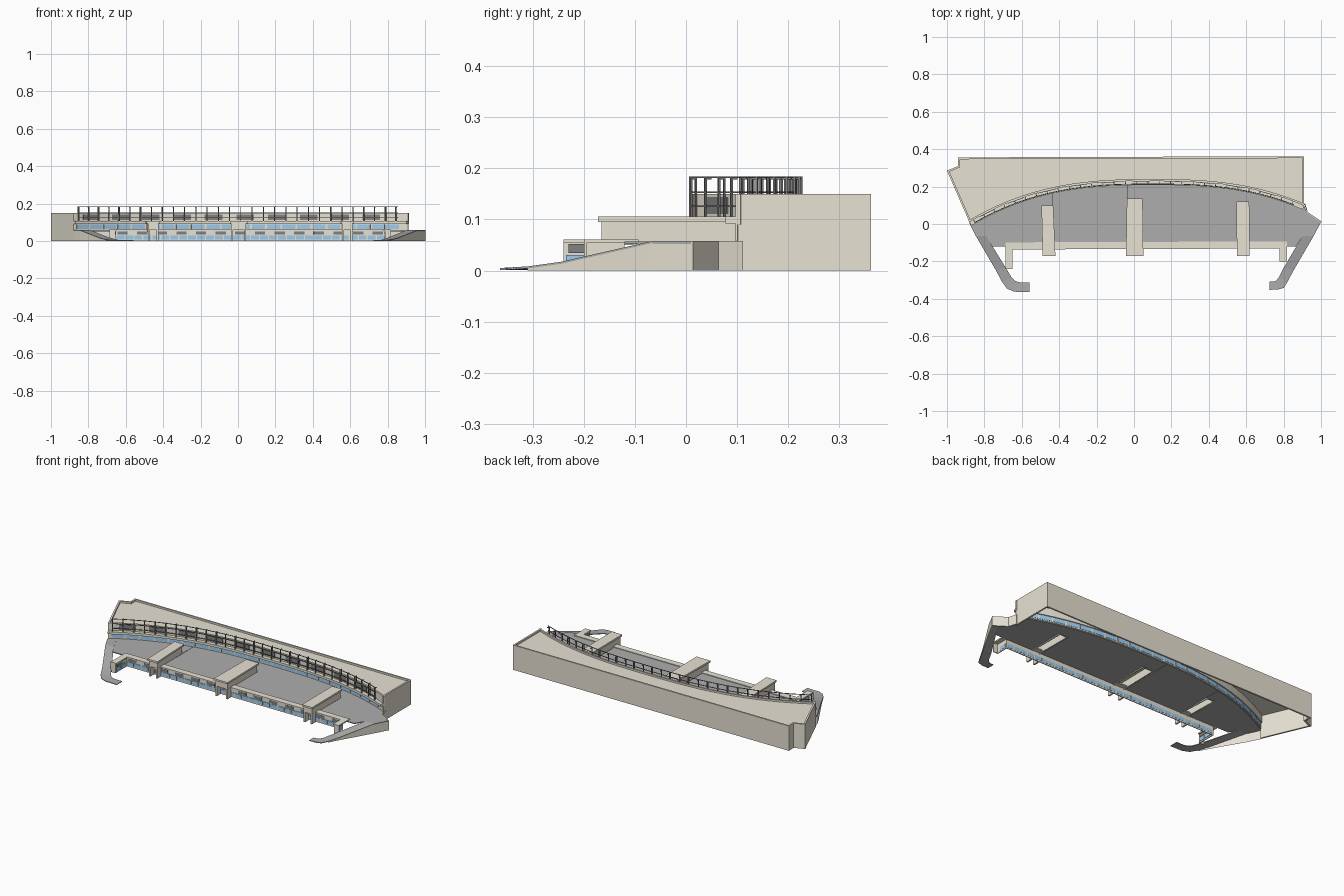
import bpy, bmesh
from mathutils import Vector

if "Cube" in bpy.data.objects:
    bpy.data.objects.remove(bpy.data.objects["Cube"])


def mat(name, c):
    m = bpy.data.materials.new(name)
    m.diffuse_color = (*c, 1)
    m.use_nodes = True
    m.node_tree.nodes["Principled BSDF"].inputs["Base Color"].default_value = m.diffuse_color
    return m


BEIGE = mat("stucco", (0.80, 0.76, 0.65))
GREY = mat("asphalt", (0.42, 0.42, 0.42))
BLUE = mat("glass", (0.33, 0.60, 0.86))
DARK = mat("dark_panel", (0.22, 0.22, 0.22))


def finish(name, bm, m):
    bmesh.ops.recalc_face_normals(bm, faces=bm.faces)
    me = bpy.data.meshes.new(name)
    bm.to_mesh(me)
    bm.free()
    me.materials.append(m)
    ob = bpy.data.objects.new(name, me)
    bpy.context.collection.objects.link(ob)
    return ob


def add_prism(bm, pts, z0, z1):
    lo = [bm.verts.new((x, y, z0)) for x, y in pts]
    hi = [bm.verts.new((x, y, z1)) for x, y in pts]
    bm.faces.new(lo[::-1])
    bm.faces.new(hi)
    n = len(pts)
    for i in range(n):
        j = (i + 1) % n
        bm.faces.new((lo[i], lo[j], hi[j], hi[i]))


def prism(name, pts, z0, z1, m):
    bm = bmesh.new()
    add_prism(bm, pts, z0, z1)
    return finish(name, bm, m)


def offset(path, d):
    """Mitred offset of an open path, to the left of its direction."""
    p = [Vector(q) for q in path]
    out = []
    for i, q in enumerate(p):
        a = (q - p[i - 1]).normalized() if i else (p[1] - q).normalized()
        b = (p[i + 1] - q).normalized() if i < len(p) - 1 else a
        na, nb = Vector((-a.y, a.x)), Vector((-b.y, b.x))
        n = (na + nb).normalized()
        out.append(tuple(q + n * d / max(0.4, n.dot(na))))
    return out


def ribbon(name, path, d0, d1, z0, z1, m):
    return prism(name, offset(path, d0) + offset(path, d1)[::-1], z0, z1, m)


def along(path, s):
    p = [Vector(q) for q in path]
    for a, b in zip(p, p[1:]):
        l = (b - a).length
        if s <= l:
            return a.lerp(b, s / l)
        s -= l
    return p[-1]


def panels(name, path, d0, d1, z0, z1, width, pitch, m, start=0.02):
    """Row of flat panels repeated along a path."""
    total = sum((Vector(b) - Vector(a)).length for a, b in zip(path, path[1:]))
    bm = bmesh.new()
    s = start
    while s + width < total:
        seg = [tuple(along(path, s)), tuple(along(path, s + width))]
        add_prism(bm, offset(seg, d0) + offset(seg, d1)[::-1], z0, z1)
        s += pitch
    return finish(name, bm, m)


def arc(x):
    return 0.23 - 0.232 * abs(x - 0.1) ** 2.65


def arc_path(a, b, n=36):
    return [(a + (b - a) * i / n, arc(a + (b - a) * i / n)) for i in range(n + 1)]


# Main block: hollow below, curved front, parapet round a sunken roof
front = arc_path(-0.88, 0.91)
outer = [(0.91, arc(0.91)), (0.91, 0.362), (-0.94, 0.356), (-0.94, 0.31), (-1.0, 0.285), (-0.88, arc(-0.88))]
prism("main_roof", front + outer[1:-1], 0.136, 0.140, BEIGE)
ribbon("outer_wall", outer, 0, 0.010, 0, 0.15, BEIGE)
ribbon("curved_upper_wall", front, 0, 0.010, 0.09, 0.15, BEIGE)
ribbon("curved_shop_wall", front, 0, 0.004, 0.056, 0.09, BEIGE)
ribbon("curved_canopy", front, -0.022, 0.004, 0.092, 0.106, BEIGE)
panels("curved_shop_glass", front, -0.003, 0.006, 0.063, 0.088, 0.072, 0.081, BLUE)
panels("upper_panels", front, -0.003, 0.002, 0.112, 0.143, 0.095, 0.17, DARK, 0.06)

# Open sign frame on the canopy: posts, rails and rear stays
frame = arc_path(-0.86, 0.86)
panels("frame_posts", frame, -0.018, -0.013, 0.106, 0.184, 0.005, 0.0605, DARK, 0)
panels("frame_rear_posts", frame, -0.006, -0.002, 0.106, 0.184, 0.004, 0.121, DARK, 0)
panels("frame_stays", frame, -0.016, -0.003, 0.178, 0.182, 0.004, 0.0605, DARK, 0)
for i, z in enumerate((0.124, 0.152, 0.181)):
    ribbon(f"frame_rail_{i}", frame, -0.018, -0.014, z, z + 0.003, DARK)

# Parking deck, in bays between the raised entrances
bays = [(-0.88, -0.49, [(-0.76, -0.12), (-0.79, -0.065), (-0.845, -0.065)], []),
        (-0.43, -0.04, [], []),
        (0.045, 0.55, [], []),
        (0.615, 0.91, [], [(0.925, 0.06), (1.0, 0.01), (0.96, -0.065), (0.90, -0.065), (0.865, -0.12)])]
for i, (a, b, left, right) in enumerate(bays):
    low_r = [] if right else [(b, -0.12)]
    low_l = left if left else [(a, -0.12)]
    prism(f"deck_{i}", arc_path(a, b, 12) + right + low_r + low_l, 0.052, 0.057, GREY)

# Raised entrances crossing the deck
for name, xb0, xb1, xf0, xf1, yb in (("left", -0.495, -0.432, -0.488, -0.420, 0.10),
                                     ("centre", -0.038, 0.046, -0.043, 0.050, 0.135),
                                     ("right", 0.548, 0.616, 0.550, 0.618, 0.12)):
    prism(f"{name}_entrance_roof", [(xf0, -0.172), (xf1, -0.172), (xb1, yb), (xb0, yb)], 0.095, 0.106, BEIGE)
    u = [(xf0 + 0.006, -0.16), (xb0 + 0.006, yb - 0.01), (xb1 - 0.006, yb - 0.01), (xf1 - 0.006, -0.16)]
    ribbon(f"{name}_entrance_walls", u, 0, -0.006, 0.05, 0.096, BEIGE)
    prism(f"{name}_entrance_fascia", [(xf0 + 0.006, -0.165), (xf1 - 0.006, -0.165),
                                      (xf1 - 0.006, -0.158), (xf0 + 0.006, -0.158)], 0.06, 0.096, BEIGE)
    for k, x in enumerate((xf0 + 0.006, xf1 - 0.016)):
        prism(f"{name}_entrance_leg_{k}", [(x, -0.165), (x + 0.01, -0.165),
                                           (x + 0.01, -0.13), (x, -0.13)], 0, 0.062, BEIGE)
    # deck beyond the rear of the entrance
    prism(f"{name}_rear_deck", arc_path(xb0, xb1, 4) + [(xb1, yb - 0.01), (xb0, yb - 0.01)], 0.052, 0.057, GREY)

# Lower shopfront with returned ends
shop = [(-0.655, -0.24), (-0.655, -0.13), (0.785, -0.125), (0.785, -0.20)]
# the path runs up the left return, so its left side faces outward and rearward
ribbon("lower_shop_wall", shop, 0, 0.005, 0, 0.058, BEIGE)
ribbon("lower_shop_cornice", shop, -0.006, 0.032, 0.054, 0.061, BEIGE)
for nm, seg in (("left", shop[:2]), ("main", shop[1:3]), ("right", shop[2:])):
    panels(f"{nm}_lower_glass", seg, -0.003, 0.006, 0.008, 0.030, 0.042, 0.048, BLUE, 0.005)
    panels(f"{nm}_lower_panels", seg, -0.003, 0.002, 0.034, 0.052, 0.055, 0.105, DARK, 0.01)
for nm, x, y, w in (("left", -0.687, -0.24, 0.032), ("right", 0.785, -0.20, 0.032)):
    prism(f"{nm}_return_end", [(x, y), (x + w, y), (x + w, y + 0.005), (x, y + 0.005)], 0, 0.058, BEIGE)

# Ramps: (outer x, outer y, inner x, inner y, height) stations, with retaining walls
ramps = {
    "left": [(-0.88, 0.005, -0.82, 0.0, 0.058), (-0.845, -0.065, -0.79, -0.065, 0.058),
             (-0.74, -0.245, -0.685, -0.235, 0.017), (-0.705, -0.31, -0.655, -0.285, 0.008),
             (-0.68, -0.345, -0.635, -0.305, 0.006), (-0.64, -0.362, -0.61, -0.312, 0.005),
             (-0.56, -0.364, -0.56, -0.312, 0.005)],
    "right": [(1.0, 0.01, 0.93, 0.0, 0.058), (0.96, -0.065, 0.90, -0.065, 0.058),
              (0.855, -0.245, 0.80, -0.235, 0.017), (0.82, -0.31, 0.775, -0.285, 0.008),
              (0.80, -0.342, 0.76, -0.303, 0.006), (0.77, -0.35, 0.745, -0.308, 0.005),
              (0.725, -0.352, 0.725, -0.308, 0.005)]}
for nm, st in ramps.items():
    bm = bmesh.new()
    rings = [[bm.verts.new(v) for v in ((a, b, z), (c, d, z), (c, d, z - 0.004), (a, b, z - 0.004))]
             for a, b, c, d, z in st]
    for r, s in zip(rings, rings[1:]):
        for k in range(4):
            bm.faces.new((r[k], r[(k + 1) % 4], s[(k + 1) % 4], s[k]))
    bm.faces.new(rings[0])
    bm.faces.new(rings[-1][::-1])
    finish(f"{nm}_ramp", bm, GREY)
    bm = bmesh.new()
    cols = [[bm.verts.new((a, b, 0)), bm.verts.new((a, b, z))] for a, b, c, d, z in st[:4]]
    for r, s in zip(cols, cols[1:]):
        bm.faces.new((r[0], s[0], s[1], r[1]))
    finish(f"{nm}_ramp_wall", bm, BEIGE)
ribbon("right_retaining_wall", [(0.91, 0.11), (0.925, 0.06), (1.0, 0.01)], 0, 0.005, 0, 0.058, BEIGE)
